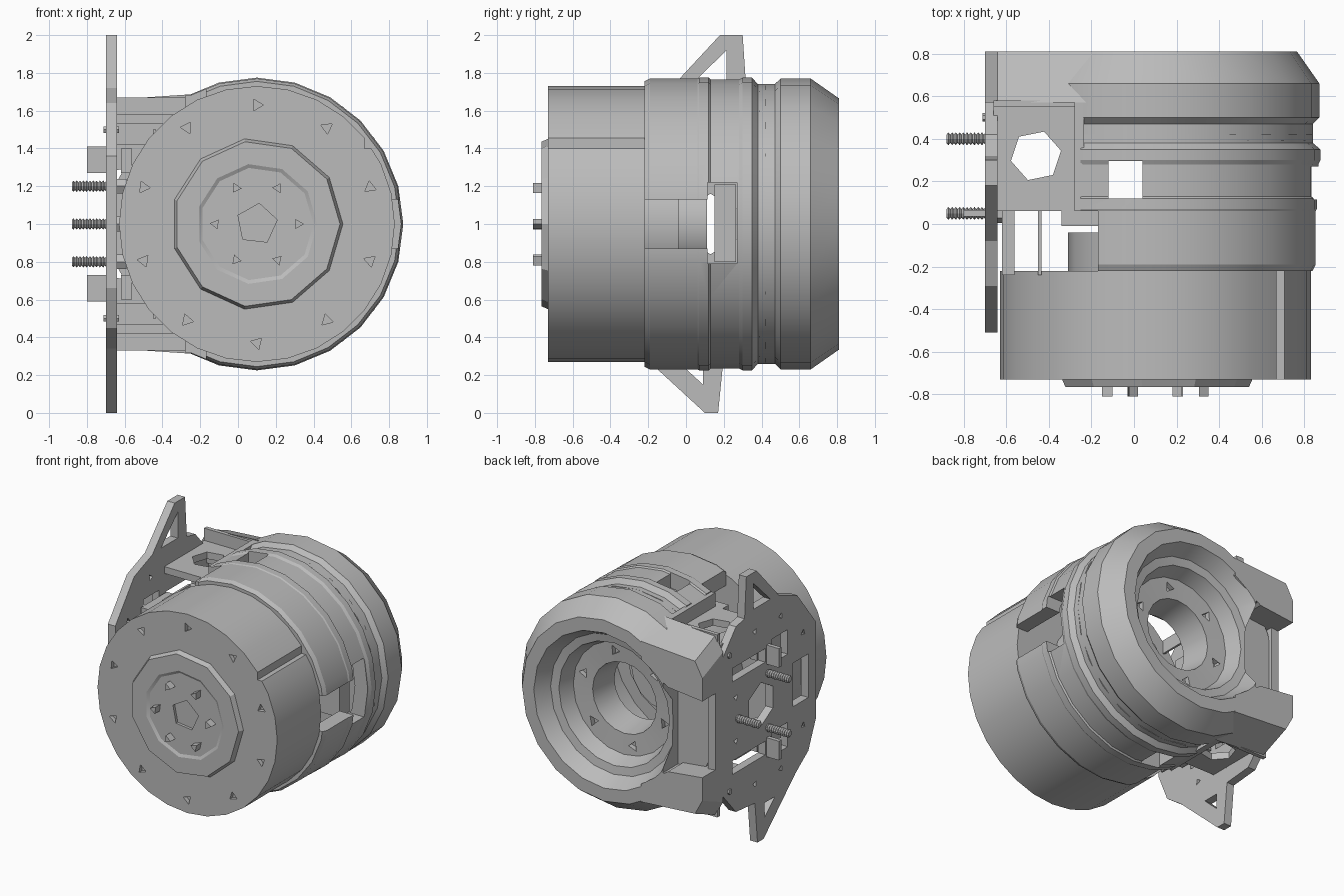
import bpy, bmesh, math
from mathutils import Matrix, Vector

cube = bpy.data.objects.get("Cube")
if cube:
    bpy.data.objects.remove(cube, do_unlink=True)

grey = bpy.data.materials.new("housing_grey")
grey.use_nodes = True
COLOUR = (0.5, 0.5, 0.5, 1)
grey.diffuse_color = COLOUR
grey.node_tree.nodes["Principled BSDF"].inputs["Base Color"].default_value = COLOUR

CX, CZ = 0.1, 1.0   # main axis of the drum, running along y
TAU = math.tau


def finish(name, bm, smooth=False):
    bmesh.ops.remove_doubles(bm, verts=bm.verts, dist=1e-5)
    bmesh.ops.recalc_face_normals(bm, faces=bm.faces)
    mesh = bpy.data.meshes.new(name)
    bm.to_mesh(mesh)
    bm.free()
    mesh.materials.append(grey)
    ob = bpy.data.objects.new(name, mesh)
    bpy.context.collection.objects.link(ob)
    if smooth:
        shade(ob)
    return ob


def shade(ob):
    bpy.ops.object.select_all(action='DESELECT')
    ob.select_set(True)
    bpy.context.view_layer.objects.active = ob
    bpy.ops.object.shade_smooth_by_angle(angle=math.radians(25))


def lathe(name, profile, n=24, closed=True, matrix=None):
    """Revolve (radius, y) points about the drum axis or a given frame."""
    matrix = matrix or Matrix.Translation((CX, 0, CZ))
    bm = bmesh.new()
    rings = []
    for i in range(n):
        a = TAU * i / n
        rings.append([bm.verts.new(matrix @ Vector((r * math.cos(a), y, r * math.sin(a))))
                      for r, y in profile])
    count = len(profile) if closed else len(profile) - 1
    for i in range(n):
        a, b = rings[i], rings[(i + 1) % n]
        for j in range(count):
            k = (j + 1) % len(profile)
            bm.faces.new((a[j], a[k], b[k], b[j]))
    if not closed:
        bm.faces.new([r[0] for r in rings])
        bm.faces.new([r[-1] for r in rings])
    return finish(name, bm, True)


def prism(name, pts, axis, lo, hi):
    """Extrude a 2D outline along x, y or z."""
    place = {'x': lambda p, t: (t, p[0], p[1]),
             'y': lambda p, t: (p[0], t, p[1]),
             'z': lambda p, t: (p[0], p[1], t)}[axis]
    bm = bmesh.new()
    a = [bm.verts.new(place(p, lo)) for p in pts]
    b = [bm.verts.new(place(p, hi)) for p in pts]
    bm.faces.new(a)
    bm.faces.new(b)
    for i in range(len(pts)):
        j = (i + 1) % len(pts)
        bm.faces.new((a[i], a[j], b[j], b[i]))
    return finish(name, bm)


def box(name, x, y, z):
    return prism(name, [(x[0], y[0]), (x[1], y[0]), (x[1], y[1]), (x[0], y[1])], 'z', *z)


def ngon(cx, cy, r, n, turn=0.0):
    return [(cx + r * math.cos(TAU * i / n + turn), cy + r * math.sin(TAU * i / n + turn))
            for i in range(n)]


def ring_points(r, n, turn=0.0):
    return ngon(CX, CZ, r, n, turn)


def cut(ob, *cutters):
    for c in cutters:
        c.hide_render = True
        m = ob.modifiers.new("cut", 'BOOLEAN')
        m.operation, m.solver, m.object = 'DIFFERENCE', 'EXACT', c
        bpy.ops.object.select_all(action='DESELECT')
        bpy.context.view_layer.objects.active = ob
        ob.select_set(True)
        bpy.ops.object.modifier_apply(modifier=m.name)
        bpy.data.objects.remove(c, do_unlink=True)


def mirrored(lo, hi, s):
    return tuple(sorted((CZ + s * lo, CZ + s * hi)))


# Front drum with a lengthwise groove and small screw recesses
drum = lathe("front_drum", [(0.73, -0.73), (0.73, -0.22)], 28, False)
cut(drum, box("groove", (0.67, 0.72), (-0.8, -0.1), (1.4, 1.6)))
for i, p in enumerate(ring_points(0.63, 10, math.pi / 2)):
    cut(drum, prism("recess", ngon(*p, 0.035, 3, i), 'y', -0.8, -0.7))

# Raised hub on the front face with a five-sided centre hole
hub = lathe("front_hub", [(0.46, -0.72), (0.44, -0.765), (0.32, -0.765), (0.3, -0.755)],
            11, False)
cut(hub, prism("hub_hole", ring_points(0.11, 5, 0.2), 'y', -0.9, -0.735))
for i, p in enumerate(ring_points(0.22, 6)):
    prism("hub_bolt", ngon(*p, 0.03, 3, i), 'y', -0.81, -0.74)

# Middle shell with side and top windows, open toward the plate
shell = lathe("middle_shell", [(0.755, -0.22), (0.77, -0.19), (0.77, 0.06), (0.775, 0.07),
                               (0.775, 0.12), (0.765, 0.13), (0.765, 0.28), (0.775, 0.3),
                               (0.775, 0.35), (0.74, 0.38), (0.74, 0.42), (0.66, 0.42),
                               (0.66, -0.22)])
cut(shell,
    box("mount_gap", (-1, -0.17), (-0.5, 0.06), (0, 2)),
    box("bracket_gap", (-1, -0.25), (0.05, 0.57), (0, 2)),
    box("side_slot", (0.3, 1), (-0.4, 0.13), (0.87, 1.13)),
    box("side_window", (0.3, 1), (0.115, 0.27), (0.79, 1.22)),
    box("vertical_window", (-0.12, 0.04), (0.12, 0.295), (0, 2)))
shade(shell)
box("side_connector", (0.55, 0.72), (0.15, 0.265), (0.8, 1.21))

# Inner core behind the drum
lathe("inner_core", [(0.41, -0.23), (0.41, -0.04), (0.27, -0.04), (0.27, 0.11)], 16, False)

# Rear body: chamfered ring with a stepped bore
rear = lathe("rear_ring", [(0.74, 0.39), (0.74, 0.47), (0.77, 0.5), (0.77, 0.66), (0.665, 0.81),
                           (0.57, 0.81), (0.51, 0.7), (0.45, 0.69), (0.41, 0.58), (0.26, 0.57),
                           (0.23, 0.36), (0.3, 0.33), (0.4, 0.39)], 20)
cut(rear,
    box("bracket_gap", (-1, -0.25), (0.2, 0.57), (0, 2)),
    box("ring_gap", (-1, -0.38), (0.635, 1), (0.67, 1.33)))
for i, p in enumerate(ring_points(0.34, 6, 0.3)):
    cut(rear, prism("recess", ngon(*p, 0.04, 3, i), 'y', 0.54, 0.65))
shade(rear)

# Upper and lower arms, brackets and plate spacers
for s, side in ((1, "upper"), (-1, "lower")):
    arm = [(-0.7, 0.28), (-0.7, 0.55), (-0.64, 0.66), (-0.2, 0.69), (-0.2, 0.56), (-0.42, 0.31)]
    arm_ob = prism(side + "_arm", [(x, CZ + s * z) for x, z in arm], 'y', 0.57, 0.81)
    # Slope the outer faces of the arm in line with the ring chamfer
    for v in arm_ob.data.vertices:
        if v.co.y > 0.8 and abs(v.co.z - CZ) > 0.54:
            v.co.z -= s * 0.1
    shelf = box(side + "_bracket", (-0.66, -0.25), (0.06, 0.575), mirrored(0.53, 0.58, s))
    cut(shelf, prism("bracket_hole", ngon(-0.46, 0.32, 0.12, 6, 0.2), 'z', 0, 2))
    box(side + "_bracket_wall", (-0.28, -0.235), (0.06, 0.575), mirrored(0.5, 0.68, s))
    box(side + "_back_wall", (-0.66, -0.25), (0.55, 0.58), mirrored(0.42, 0.67, s))
    box(side + "_spacer", (-0.62, -0.56), (-0.24, 0.06), mirrored(0.27, 0.4, s))
    box(side + "_link", (-0.34, -0.17), (-0.01, 0.06), mirrored(0.5, 0.58, s))
    box(side + "_strut", (-0.45, -0.435), (-0.24, 0.07), mirrored(0.4, 0.5, s))
    box(side + "_fin", (-0.8, -0.64), (0.035, 0.065), mirrored(0.27, 0.41, s))

# Flat mounting plate
outline = [(0.18, 2), (0.3, 2), (0.32, 1.7), (0.42, 1.68), (0.58, 1.5), (0.58, 1.36),
           (0.66, 1.3), (0.66, 0.7), (0.58, 0.64), (0.58, 0.5), (0.42, 0.32), (0.2, 0.3),
           (0.17, 0), (0.1, 0), (-0.27, 0.34), (-0.42, 0.45), (-0.51, 0.66), (-0.51, 1.36),
           (-0.29, 1.64), (-0.08, 1.72)]
plate = prism("mounting_plate", outline, 'x', -0.7, -0.64)


def plate_hole(pts):
    cut(plate, prism("plate_hole", pts, 'x', -0.9, -0.5))


def rect(y, z):
    return [(y[0], z[0]), (y[1], z[0]), (y[1], z[1]), (y[0], z[1])]


plate_hole([(0.02, 1.73), (0.215, 1.73), (0.215, 1.92)])
plate_hole([(-0.03, 0.26), (0.09, 0.26), (0.09, 0.15)])
plate_hole(ngon(0.13, 1.0, 0.16, 6, TAU / 12))
plate_hole(rect((-0.42, -0.24), (0.84, 1.16)))
for s in (1, -1):
    plate_hole(rect((0.08, 0.46), mirrored(0.29, 0.39, s)))
    plate_hole(rect((-0.18, 0.0), mirrored(0.25, 0.43, s)))
    for y, z in ((-0.36, 0.34), (-0.1, 0.56), (0.2, 0.56), (0.42, 0.16)):
        plate_hole(ngon(y, CZ + s * z, 0.025, 3, y))
    # Small bolt heads on the plate
    prism("plate_bolt", ngon(0.5, CZ + s * 0.5, 0.02, 6), 'x', -0.712, -0.63)

# Threaded studs through the plate
thread = [(0.03 if i % 2 else 0.02, 0.28 * i / 32) for i in range(33)]
for y, z in ((0.05, 1.2), (0.05, 0.8), (0.4, 1.0)):
    frame = Matrix.Translation((-0.6, y, z)) @ Matrix.Rotation(math.pi / 2, 4, 'Z')
    lathe("threaded_stud", thread, 8, False, frame)
    prism("stud_nut", ngon(y, z, 0.045, 6), 'x', -0.65, -0.59)
